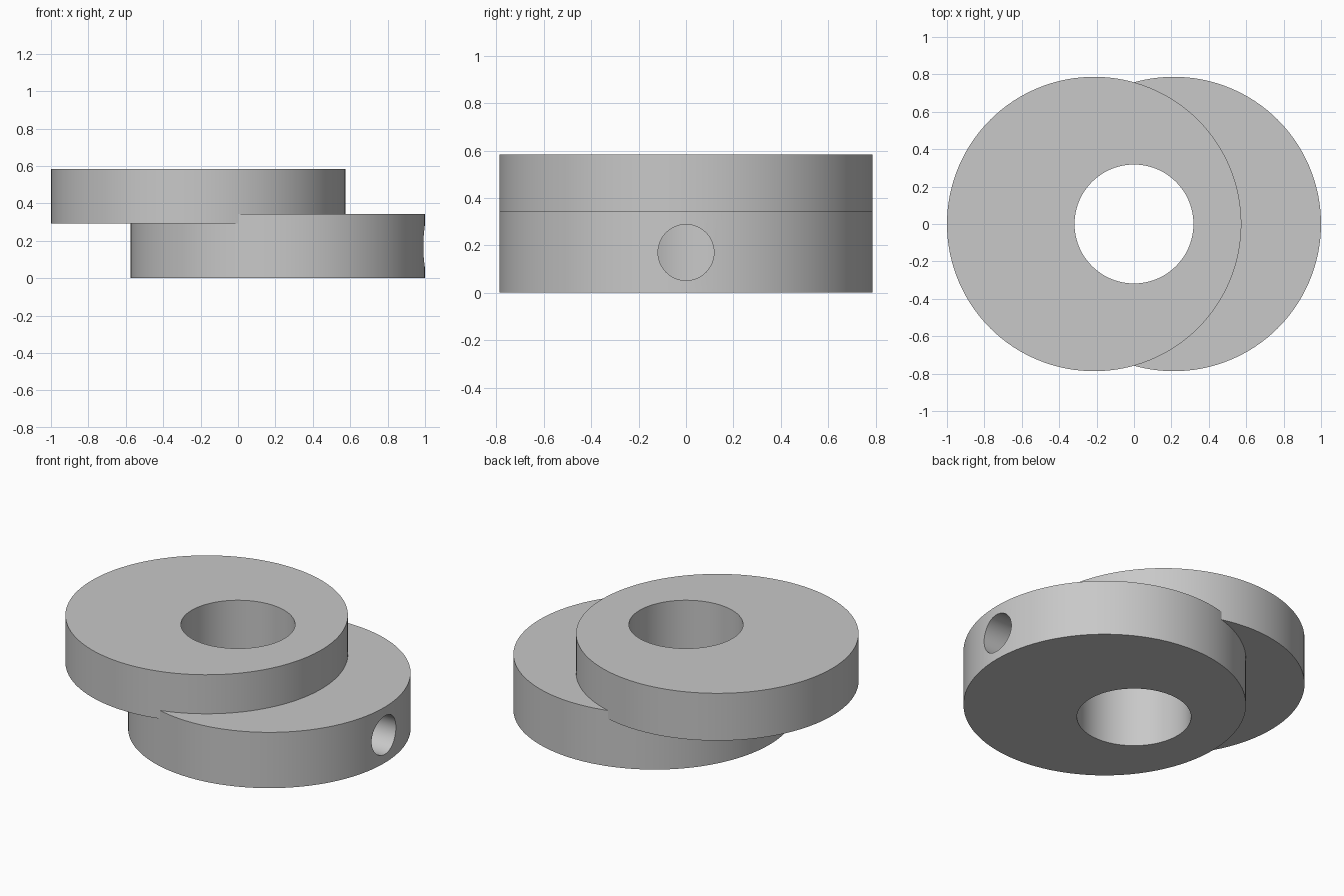
import bpy
import math

if "Cube" in bpy.data.objects:
    bpy.data.objects.remove(bpy.data.objects["Cube"], do_unlink=True)

OFFSET = 0.213      # eccentric shift of each disc
RADIUS = 0.787
BORE = 0.318
SCREW = 0.118
TOP = 0.583

grey = bpy.data.materials.new("plain grey")
grey.use_nodes = True
colour = (0.58, 0.58, 0.58, 1)
grey.diffuse_color = colour
grey.node_tree.nodes["Principled BSDF"].inputs["Base Color"].default_value = colour


def cylinder(name, radius, length, centre, sides, tilt=0):
    bpy.ops.mesh.primitive_cylinder_add(
        vertices=sides, radius=radius, depth=length,
        location=centre, rotation=(0, tilt, 0))
    obj = bpy.context.object
    obj.name = name
    obj.data.materials.append(grey)
    return obj


def combine(target, other, operation):
    mod = target.modifiers.new(operation.lower(), 'BOOLEAN')
    mod.operation = operation
    mod.solver = 'EXACT'
    mod.object = other
    bpy.ops.object.select_all(action='DESELECT')
    bpy.context.view_layer.objects.active = target
    target.select_set(True)
    bpy.ops.object.modifier_apply(modifier=mod.name)
    bpy.data.objects.remove(other, do_unlink=True)


# Two overlapping discs, shifted to opposite sides
body = cylinder("eccentric_collar", RADIUS, 0.343, (OFFSET, 0, 0.1715), 128)
upper = cylinder("upper_disc", RADIUS, TOP - 0.292, (-OFFSET, 0, (TOP + 0.292) / 2), 128)
combine(body, upper, 'UNION')

# Central shaft bore
bore = cylinder("bore_cutter", BORE, 2, (0, 0, 0.3), 96)
combine(body, bore, 'DIFFERENCE')

# Radial set-screw hole from the thick side into the bore
screw = cylinder("screw_cutter", SCREW, 1.2, (0.6, 0, 0.17), 64, math.pi / 2)
combine(body, screw, 'DIFFERENCE')

# Smooth walls with crisp rims
body.select_set(True)
bpy.context.view_layer.objects.active = body
bpy.ops.object.shade_smooth_by_angle(angle=math.radians(30))
